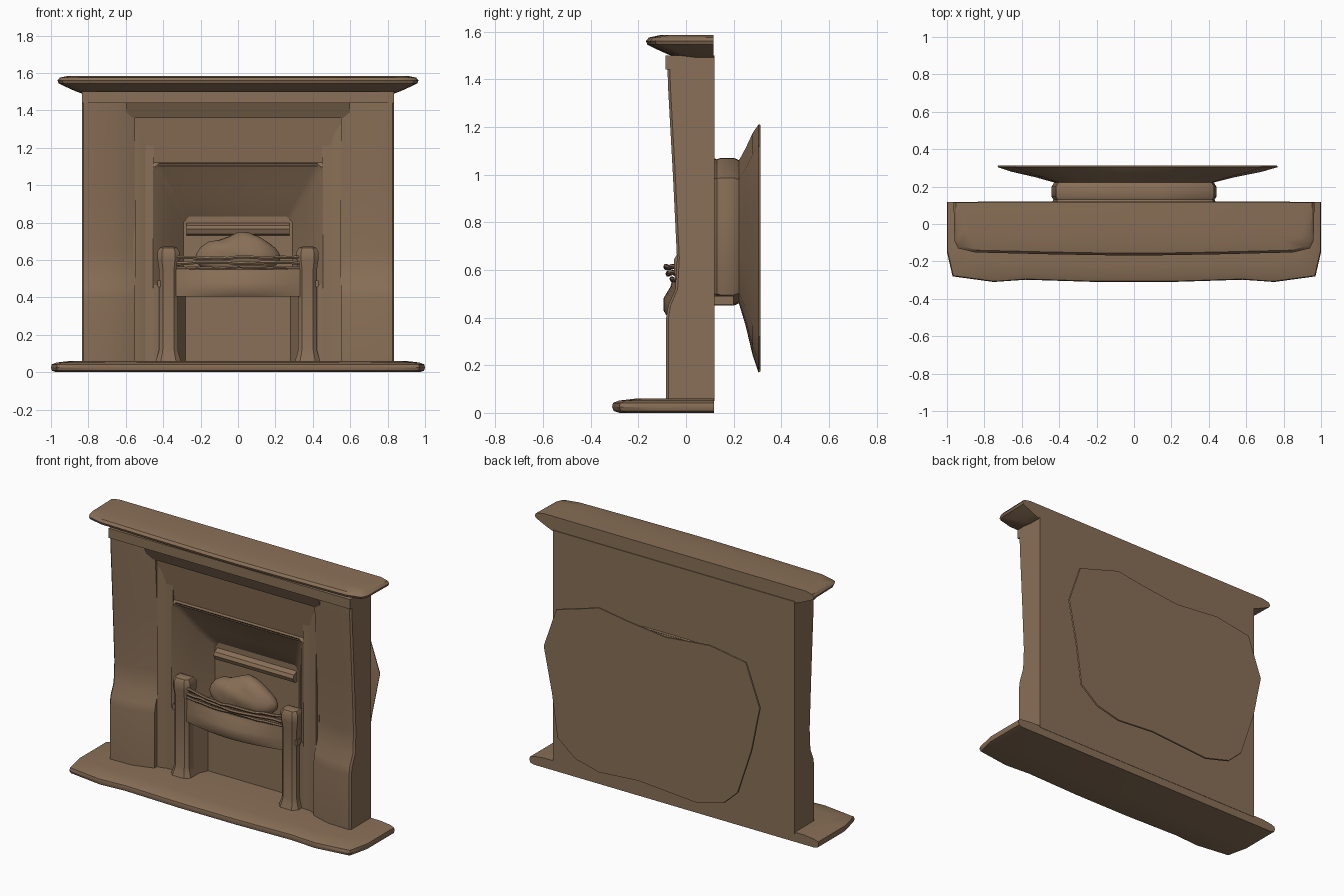
import bpy, bmesh, math, random
from mathutils import Vector

if "Cube" in bpy.data.objects:
    bpy.data.objects.remove(bpy.data.objects["Cube"])

mat = bpy.data.materials.new("warm brown stone")
mat.use_nodes = True
BROWN = (0.25, 0.16, 0.095, 1)
mat.diffuse_color = BROWN
mat.node_tree.nodes["Principled BSDF"].inputs["Base Color"].default_value = BROWN
parts = []
SIDES = ((1, "left"), (-1, "right"))


def finish(name, bm):
    bmesh.ops.recalc_face_normals(bm, faces=bm.faces)
    me = bpy.data.meshes.new(name)
    bm.to_mesh(me)
    bm.free()
    ob = bpy.data.objects.new(name, me)
    bpy.context.collection.objects.link(ob)
    me.materials.append(mat)
    parts.append(ob)
    return ob


def loft(name, rings, closed=True, caps=True):
    """Skin a list of equal-length point rings."""
    bm = bmesh.new()
    vs = [[bm.verts.new(p) for p in r] for r in rings]
    n = len(vs[0])
    for a, b in zip(vs, vs[1:]):
        for i in range(n if closed else n - 1):
            j = (i + 1) % n
            bm.faces.new((a[i], a[j], b[j], b[i]))
    if caps:
        bm.faces.new(vs[0])
        bm.faces.new(vs[-1])
    return finish(name, bm)


def box(name, x0, x1, y0, y1, z0, z1, bevel=0):
    ring = lambda z: [(x0, y0, z), (x1, y0, z), (x1, y1, z), (x0, y1, z)]
    ob = loft(name, [ring(z0), ring(z1)])
    if bevel:
        m = ob.modifiers.new("soft edges", "BEVEL")
        m.width, m.segments = bevel, 3
    return ob


def extrude_x(name, profile, x0, x1):
    return loft(name, [[(x, y, z) for y, z in profile] for x in (x0, x1)])


def slab_ring(half, z, inset):
    """Symmetric outline: half is the +x side from back to front."""
    pts = [(x - inset, y + (inset if y < 0 else 0)) for x, y in half]
    return [(x, y, z) for x, y in pts] + [(-x, y, z) for x, y in reversed(pts)]


# Hearth slab with tapered front corners
hearth = [(1, .118), (1, -.15), (.97, -.28), (.75, -.31), (.58, -.298), (.2, -.31)]
loft("hearth", [slab_ring(hearth, z, i) for z, i in
                ((0, .03), (.008, .006), (.025, 0), (.042, .004), (.052, .03), (.06, .1))])

# Mantel shelf with rounded lip
mantel = [(.965, .115), (.96, -.09), (.94, -.13), (.85, -.152), (.45, -.162), (.1, -.168)]
loft("mantel_shelf", [slab_ring(mantel, z, i) for z, i in
                      ((1.49, .13), (1.505, .09), (1.53, .035), (1.545, .006),
                       (1.56, 0), (1.575, .012), (1.585, .06))])

# Pilasters: plinth, waist and outward leaning upper part
for s, side in SIDES:
    rings = []
    for z, y in ((.05, -.083), (.4, -.083), (.45, -.075), (.52, -.045),
                 (.65, -.038), (1.0, -.055), (1.36, -.075), (1.45, -.078)):
        rings.append([(s * x, yy, z) for x, yy in
                      ((.825, y), (.835, y + .01), (.835, .12), (.55, .12),
                       (.55, y + .045), (.59, y + .03), (.68, y + .004))])
    loft(side + "_pilaster", rings)

# Lintel sloping inward below a flat frieze band
extrude_x("lintel", [(-.078, 1.45), (-.035, 1.36), (.12, 1.36), (.12, 1.45)], -.6, .6)
extrude_x("frieze", [(-.085, 1.5), (-.085, 1.44), (.12, 1.44), (.12, 1.5)], -.835, .835)

# Inner panel around the fireplace insert
for s, side in SIDES:
    box(side + "_inner_panel", *sorted((s * .45, s * .56)), .0, .12, .05, 1.37)
    loft(side + "_panel_moulding", [[(s * x, y, z) for x, y in
         ((.55, -.015), (.55, .01), (.47, .01), (.52, -.01))] for z in (.05, 1.36)])
extrude_x("upper_panel", [(-.02, 1.365), (.012, 1.12), (.0, 1.1), (.11, 1.1), (.12, 1.365)],
          -.56, .56)

# Back wall around the flue opening
box("back_wall_lower", -.56, .56, .106, .12, .05, .48)
box("back_wall_upper", -.56, .56, .106, .12, 1.02, 1.37)

# Firebox hood, lower cheeks and shelf
def arch(w, y, z0, z1):
    r = .03
    return [(-w, y, z0), (-w, y, z1 - r), (-w + r, y, z1),
            (w - r, y, z1), (w, y, z1 - r), (w, y, z0)]

loft("firebox_hood", [arch(.455, -.005, .45, 1.115), arch(.43, .015, .45, 1.09),
                      arch(.36, .1, .45, .95), arch(.29, .19, .45, .83)],
     closed=False, caps=False)
box("firebox_back", -.3, .3, .188, .2, .45, .84)
box("firebox_shelf", -.43, .43, -.03, .2, .455, .49)
extrude_x("firebox_ledge", [(.19, .73), (.16, .74), (.15, .765), (.16, .785), (.19, .8)],
          -.275, .275)
for s, side in SIDES:
    loft(side + "_cheek", [[(s * .45, .0, z), (s * .32, .02, z), (s * .28, .106, z),
                            (s * .45, .106, z)] for z in (.05, .47)])

# Grate legs with shouldered tops
for s, side in SIDES:
    rings = []
    for z, g in ((.05, .012), (.09, 0), (.12, -.008), (.55, -.008), (.6, 0), (.645, 0),
                 (.665, -.012), (.672, -.03)):
        rings.append([(s * (.372 + (.058 + g) * dx), -.005 + (.045 + g) * dy, z)
                      for dx, dy in ((-1, 1), (-1, -.5), (-.6, -1), (.6, -1), (1, -.5), (1, 1))])
    loft(side + "_grate_leg", rings)

# Bowed fascia of the grate
N = 12
def bow(t, depth):
    return -.03 - depth * math.cos(t * math.pi / 2)

rings = []
for i in range(N + 1):
    t = -1 + 2 * i / N
    x = .34 * t
    rings.append([(x, bow(t, .05), .405), (x, bow(t, .065), .43), (x, bow(t, .065), .48),
                  (x, bow(t, .035), .53), (x, bow(t, .03), .55), (x, .05, .55), (x, .05, .405)])
loft("grate_fascia", rings)

# Bowed grate bars, slightly uneven
random.seed(4)
for k, (z, depth, rad) in enumerate(((.56, .03, .009), (.585, .045, .011), (.612, .055, .01))):
    rings = []
    for i in range(N + 1):
        t = -1 + 2 * i / N
        c = Vector((.33 * t, bow(t, depth), z + random.uniform(-.005, .005)))
        rings.append([c + Vector((0, math.cos(a) * rad, math.sin(a) * rad))
                      for a in (j * math.tau / 6 for j in range(6))])
    loft("grate_bar_%d" % (k + 1), rings)

# Heap of coals
bm = bmesh.new()
bmesh.ops.create_icosphere(bm, subdivisions=3, radius=1)
for v in bm.verts:
    p = v.co.copy()
    lump = 1 + .07 * math.sin(5 * p.x + 2 * p.y) + .06 * math.sin(7 * p.z + 4 * p.x)
    height = .13 * (1 - .25 * abs(p.x))
    v.co = Vector((p.x * .23, .06 + p.y * .09 * lump, .615 + p.z * height * lump))
finish("coals", bm)

# Flue box at the back, flaring to a ragged flat plate
outline = [(.8, .87), (.71, 1.12), (.4, 1.21), (.2, 1.18), (-.08, 1.15), (-.4, 1.18),
           (-.66, 1.14), (-.76, .88), (-.7, .6), (-.6, .31), (-.5, .22), (-.31, .17), (.12, .2),
           (.4, .18), (.57, .22), (.7, .32), (.74, .59)]
outline = [(x * .96, z) for x, z in outline]
CZ = .76

def flue_ring(k, y):
    """Rounded rectangle sampled at the outline's directions."""
    ring = []
    for x, z in outline:
        dx, dz = x, z - CZ
        f = ((abs(dx) / .44) ** 6 + (abs(dz) / .31) ** 6) ** (-1 / 6) * k
        ring.append((dx * f, y, CZ + dz * f))
    return ring

def plate_ring(f, y):
    return [(a[0] + (x - a[0]) * f, y, a[2] + (z - a[2]) * f)
            for (x, z), a in zip(outline, flue_ring(1, 0))]

loft("flue_and_back_plate", [flue_ring(1.0, .112), flue_ring(.98, .13), flue_ring(1, .145),
                             flue_ring(1, .2), flue_ring(.97, .222), plate_ring(.3, .25),
                             plate_ring(.75, .28), plate_ring(1, .304), plate_ring(.99, .312)],
     caps=False)
loft("plate_cover", [plate_ring(1, .304), plate_ring(.99, .312)])

# Smooth shading with sharp edges kept
bpy.ops.object.select_all(action="DESELECT")
for ob in parts:
    ob.select_set(True)
bpy.context.view_layer.objects.active = parts[0]
bpy.ops.object.shade_smooth_by_angle(angle=math.radians(35))
